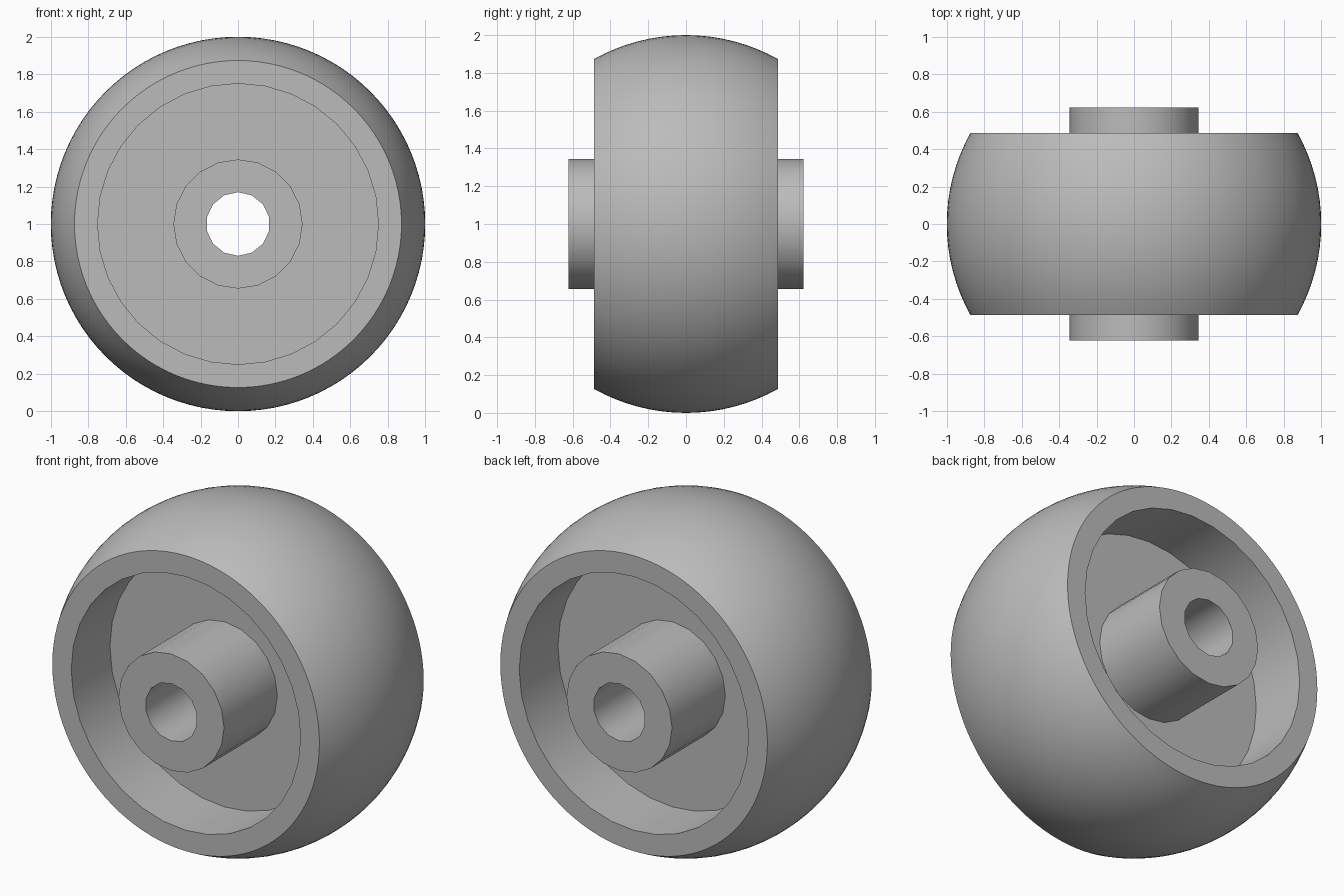
import bpy
import bmesh
from math import sin, cos, pi, sqrt, asin, radians

cube = bpy.data.objects.get("Cube")
if cube:
    bpy.data.objects.remove(cube)

# Single grey plastic
GREY = (0.5, 0.5, 0.5, 1)
grey = bpy.data.materials.new("grey plastic")
grey.use_nodes = True
grey.diffuse_color = GREY
grey.node_tree.nodes["Principled BSDF"].inputs["Base Color"].default_value = GREY


def turned_part(name, rings):
    """Closed solid turned about the y axis from rings of (radius, y, sides)."""
    bm = bmesh.new()
    loops = []
    for radius, y, sides in rings:
        verts = [bm.verts.new((radius * sin(2 * pi * i / sides), y,
                               1 + radius * cos(2 * pi * i / sides)))
                 for i in range(sides)]
        loops.append([bm.edges.new((verts[i - 1], verts[i])) for i in range(sides)])
    for i in range(len(loops)):
        bmesh.ops.bridge_loops(bm, edges=loops[i - 1] + loops[i])
    bmesh.ops.recalc_face_normals(bm, faces=bm.faces)
    mesh = bpy.data.meshes.new(name)
    bm.to_mesh(mesh)
    bm.free()
    mesh.materials.append(grey)
    obj = bpy.data.objects.new(name, mesh)
    bpy.context.collection.objects.link(obj)
    bpy.ops.object.select_all(action='DESELECT')
    obj.select_set(True)
    bpy.context.view_layer.objects.active = obj
    bpy.ops.object.shade_smooth_by_angle(angle=radians(35))
    return obj


HALF_WIDTH, WEB = 0.487, 0.125
RECESS, CORE = 0.75, 0.28

# Wheel body: spherical tread, flat rims, a recess and web on each side
STEPS = 16
limit = asin(HALF_WIDTH)
tread = []
for i in range(STEPS + 1):
    a = -limit + 2 * limit * i / STEPS
    tread.append((cos(a), sin(a), 96))
back = [(RECESS, HALF_WIDTH, 32), (RECESS, WEB, 32), (CORE, WEB, 32)]
front = [(r, -y, n) for r, y, n in reversed(back)]
turned_part("wheel_body", tread + back + front)

# Hub sleeve with a bore right through
HUB, BORE, HUB_HALF = 0.345, 0.17, 0.623
turned_part("hub", [(HUB, -HUB_HALF, 20), (HUB, HUB_HALF, 20),
                    (BORE, HUB_HALF, 14), (BORE, -HUB_HALF, 14)])
